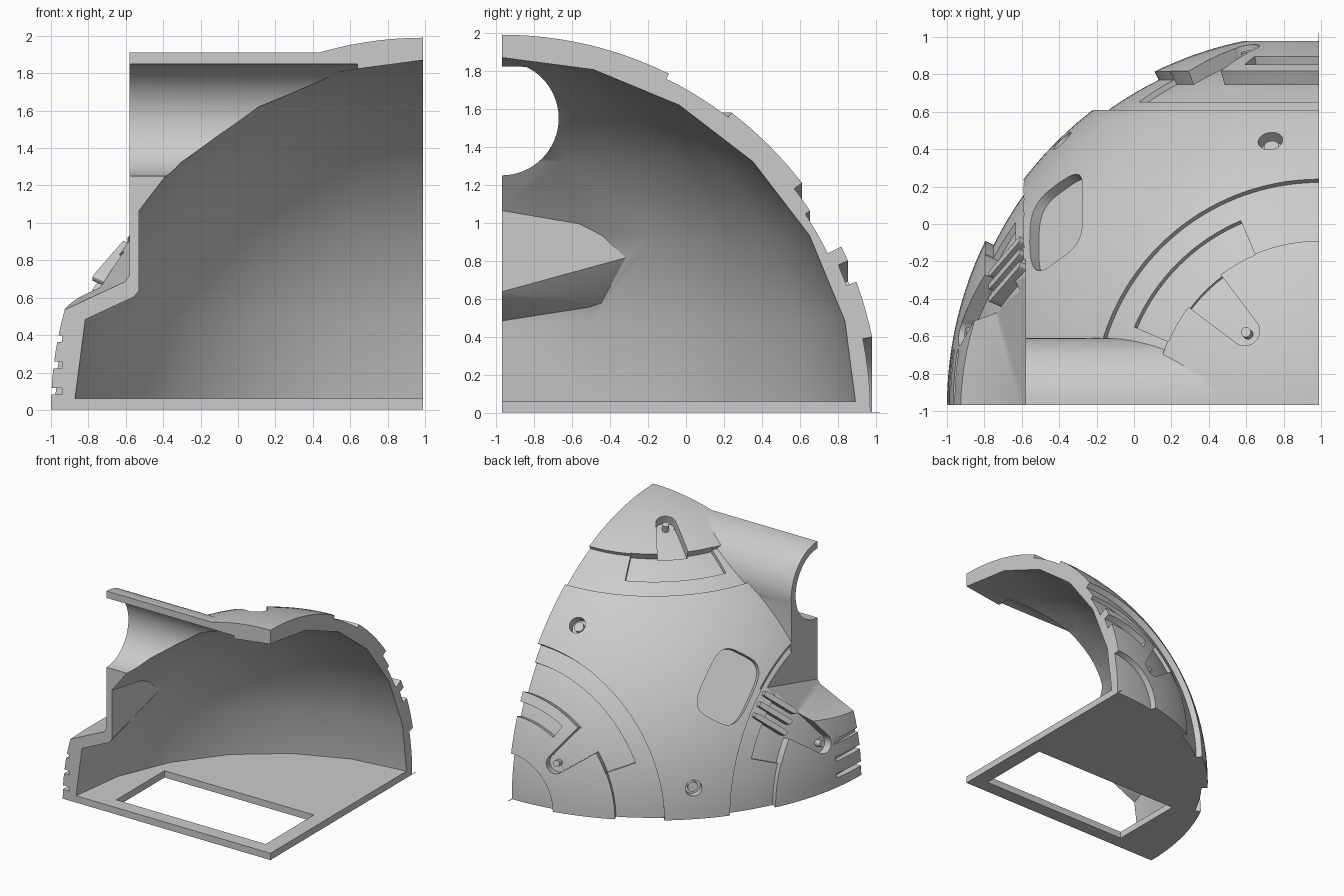
import bpy, bmesh
from math import sin, cos, asin, radians, pi, copysign
from mathutils import Vector, Matrix

if "Cube" in bpy.data.objects:
    bpy.data.objects.remove(bpy.data.objects["Cube"])

CENTRE = Vector((0.99, -0.97, 0))   # sphere centre; parts are built around it
R = 1.99

grey = bpy.data.materials.new("light_grey")
grey.use_nodes = True
grey.diffuse_color = (0.6, 0.6, 0.6, 1)
grey.node_tree.nodes["Principled BSDF"].inputs["Base Color"].default_value = (0.6, 0.6, 0.6, 1)


def finish(name, bm):
    bmesh.ops.recalc_face_normals(bm, faces=bm.faces)
    me = bpy.data.meshes.new(name)
    bm.to_mesh(me)
    bm.free()
    me.materials.append(grey)
    ob = bpy.data.objects.new(name, me)
    ob.location = CENTRE
    bpy.context.collection.objects.link(ob)
    return ob


def combine(target, tool, op="DIFFERENCE"):
    tool.hide_render = True
    bpy.context.view_layer.update()
    mod = target.modifiers.new("cut", "BOOLEAN")
    mod.operation, mod.solver, mod.object = op, "EXACT", tool
    bpy.context.view_layer.objects.active = target
    bpy.ops.object.modifier_apply(modifier=mod.name)
    bpy.data.objects.remove(tool)


def ball(name, radius, seg):
    bm = bmesh.new()
    bmesh.ops.create_uvsphere(bm, u_segments=seg, v_segments=seg // 2, radius=radius)
    return finish(name, bm)


def box(name, lo, hi):
    bm = bmesh.new()
    bmesh.ops.create_cube(bm, size=1)
    lo, hi = Vector(lo), Vector(hi)
    scale = Matrix.Diagonal(hi - lo)
    for v in bm.verts:
        v.co = (lo + hi) / 2 + scale @ v.co
    return finish(name, bm)


def loft(name, low, high):
    """Closed prism between two matching outlines."""
    bm = bmesh.new()
    a, b = [bm.verts.new(p) for p in low], [bm.verts.new(p) for p in high]
    bm.faces.new(a)
    bm.faces.new(b)
    for i in range(len(a)):
        j = (i + 1) % len(a)
        bm.faces.new((a[i], a[j], b[j], b[i]))
    return finish(name, bm)


# pole axis followed by the two directions azimuth is measured between
POLES = {
    "top": (Vector((0, 0, 1)), Vector((0, 1, 0)), Vector((-1, 0, 0))),
    "back": (Vector((0, 1, 0)), Vector((0, 0, 1)), Vector((-1, 0, 0))),
    "side": (Vector((-1, 0, 0)), Vector((0, 1, 0)), Vector((0, 0, 1))),
}


def direction(pole, t, a):
    n, u, v = POLES[pole]
    return n * cos(t) + (u * cos(a) + v * sin(a)) * sin(t)


def patch(pole, ring, azimuth, floor):
    """Curved cutter over part of a ring around a pole."""
    nt, na = 8, 40
    t0, t1 = (asin(r / R) for r in ring)
    a0, a1 = (radians(a) for a in azimuth)
    bm = bmesh.new()
    grids = [[[bm.verts.new(direction(pole, t0 + (t1 - t0) * i / nt, a0 + (a1 - a0) * j / na) * rad)
               for j in range(na + 1)] for i in range(nt + 1)] for rad in (floor, 2.15)]
    for g in grids:
        for i in range(nt):
            for j in range(na):
                bm.faces.new((g[i][j], g[i + 1][j], g[i + 1][j + 1], g[i][j + 1]))
    lo, hi = grids
    for i in range(nt):
        for j in (0, na):
            bm.faces.new((lo[i][j], lo[i + 1][j], hi[i + 1][j], hi[i][j]))
    for j in range(na):
        for i in (0, nt):
            bm.faces.new((lo[i][j], lo[i][j + 1], hi[i][j + 1], hi[i][j]))
    return finish("patch_cutter", bm)


def stud(name, d, hx, hy, low, high, power=1.0, side=0.0, pole="side"):
    """Rounded prism standing on the sphere; power 1 is an ellipse, less is boxier."""
    z = d.normalized()
    y = POLES[pole][0].cross(z).normalized()
    x = y.cross(z)
    rim = []
    for k in range(48):
        c, s = cos(2 * pi * k / 48), sin(2 * pi * k / 48)
        rim.append(x * hx * copysign(abs(c) ** power, c) + y * (side + hy * copysign(abs(s) ** power, s)))
    return loft(name, [p + z * low for p in rim], [p + z * high for p in rim])


def recess(dx, dz):
    """Notch beside the tube: upright wall and a folded sloping ledge."""
    pts = [(-1.57, 0, 0.69), (-1.57, 1.14, 1.03), (-1.81, 0.83, 0.64), (-2.13, 0, 0.43)]
    pts = [Vector((x + dx, y if y else -0.1, z + dz)) for x, y, z in pts]
    bm = bmesh.new()
    a = [bm.verts.new(p) for p in pts]
    b = [bm.verts.new((p.x, p.y, 2.6)) for p in pts]
    bm.faces.new(a[:3])
    bm.faces.new((a[0], a[2], a[3]))
    bm.faces.new(b)
    for i in range(4):
        j = (i + 1) % 4
        bm.faces.new((a[i], a[j], b[j], b[i]))
    return finish("recess_cutter", bm)


def tube(radius, x0, x1):
    ring = [(radius * cos(2 * pi * k / 64), 1.55 + radius * sin(2 * pi * k / 64)) for k in range(64)]
    return loft("tube", [(x0, y, z) for y, z in ring], [(x1, y, z) for y, z in ring])


shell = ball("dome_shell", R, 160)

# stepped rings, sector pockets and keyhole slots around each pole
for pole, ring_floor, sector in (("top", 1.96, (23, 67)), ("back", 1.94, (-8, 65)), ("side", 1.94, (23, 67))):
    combine(shell, patch(pole, (0.88, 1.21), (-8, 98), ring_floor))
    combine(shell, patch(pole, (0.875, 1.09), sector, ring_floor - 0.03))
    combine(shell, patch(pole, (0.56, 0.89), (37, 53), 1.91))
    pin_dir = direction(pole, asin(0.56 / R), radians(45))
    combine(shell, stud("slot_end", pin_dir, 0.078, 0.078, 1.91, 2.1, pole=pole))
    stud(pole + "_pin", pin_dir, 0.027, 0.027, 1.89, 1.97, pole=pole)

# back cap: curved groove and round centre pocket
combine(shell, patch("back", (0.69, 0.8), (-8, 30), 1.935))
combine(shell, patch("back", (0.005, 0.4), (-8, 98), 1.94))

# side cap: short vent slots
for z in (0.1, 0.24, 0.38):
    combine(shell, box("vent", (-2.1, -0.1, z - 0.018), (-1.93, 0.3, z + 0.018)))

# rounded pocket and screw holes
combine(shell, stud("pocket", direction("side", asin(1.4 / R), radians(45)), 0.2, 0.29, 1.91, 2.1, 0.55))
for i, d in enumerate((Vector((-0.26, 1.41, 1.37)), Vector((-1.37, 1.41, 0.26)))):
    combine(shell, stud("screw_hole", d, 0.066, 0.066, 1.91, 2.1))
    stud("screw_%d" % (i + 1), d, 0.04, 0.04, 1.89, 1.95)

# notch, then the half tube running out of the dome
combine(shell, recess(0, 0))
combine(shell, tube(0.36, -1.57, -0.3), "UNION")
combine(shell, box("tube_skirt", (-1.57, -0.2, 1.0), (-0.9, 0.355, 1.55)), "UNION")

# keep one eighth, hollow it out, open the tube and the floor
combine(shell, box("octant", (-2.3, 0.001, 0.001), (-0.001, 2.3, 2.3)), "INTERSECT")
hollow = ball("hollow", 1.87, 24)
combine(hollow, box("above_floor", (-2.2, -2.2, 0.06), (2.2, 2.2, 2.2)), "INTERSECT")
combine(hollow, recess(0.05, -0.08))
combine(shell, hollow)
combine(shell, tube(0.3, -1.8, -0.35))
combine(shell, box("floor_opening", (-1.56, 0.12, -0.1), (-0.13, 0.78, 0.1)))

# raised bars in the side ring
bar_dir = direction("side", asin(1.04 / R), radians(45))
for i in range(3):
    stud("bar_%d" % (i + 1), bar_dir, 0.16, 0.022, 1.88, 1.975, 0.25, (i - 1) * 0.095)

# smooth curves, sharp edges
bpy.ops.object.select_all(action="DESELECT")
for ob in bpy.context.scene.objects:
    if ob.type == "MESH":
        ob.select_set(True)
bpy.context.view_layer.objects.active = shell
bpy.ops.object.shade_smooth_by_angle(angle=radians(28))
